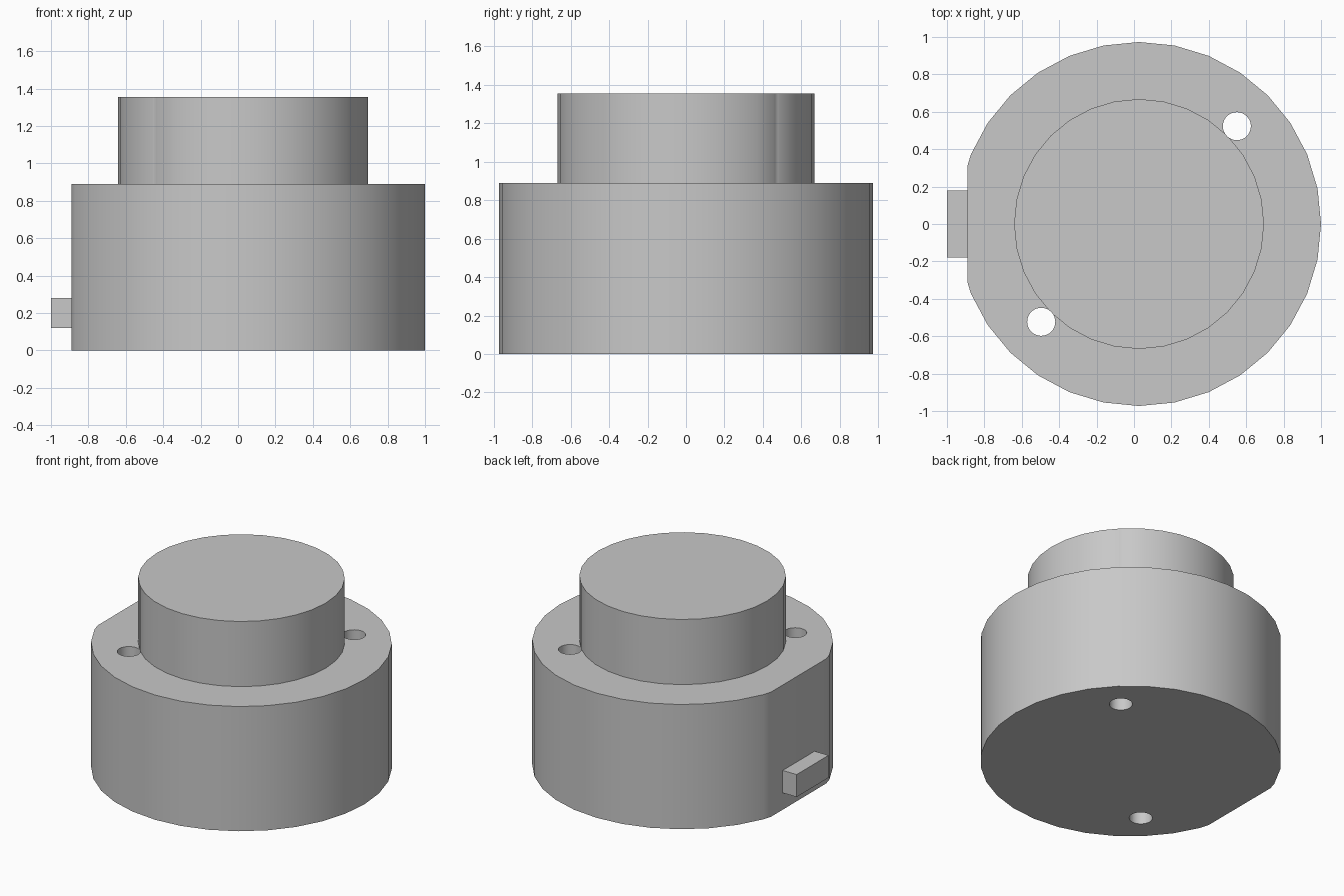
import bpy
import bmesh
from math import radians
from mathutils import Matrix, Vector

if "Cube" in bpy.data.objects:
    bpy.data.objects.remove(bpy.data.objects["Cube"], do_unlink=True)

CENTRE_X = 0.027   # axis of the round parts
BASE_TOP = 0.89
FLAT_X = -0.89

grey = bpy.data.materials.new("plain_grey")
grey.use_nodes = True
grey.diffuse_color = (0.58, 0.58, 0.58, 1)
grey.node_tree.nodes["Principled BSDF"].inputs["Base Color"].default_value = grey.diffuse_color


def make_object(name, bm):
    bmesh.ops.recalc_face_normals(bm, faces=bm.faces)
    mesh = bpy.data.meshes.new(name)
    bm.to_mesh(mesh)
    bm.free()
    mesh.materials.append(grey)
    obj = bpy.data.objects.new(name, mesh)
    bpy.context.collection.objects.link(obj)
    return obj


def cylinder(x, y, radius, low, high):
    bm = bmesh.new()
    bmesh.ops.create_cone(bm, cap_ends=True, segments=32, radius1=radius, radius2=radius,
                          depth=high - low,
                          matrix=Matrix.Translation((x, y, (low + high) / 2)))
    return bm


def activate(obj):
    bpy.ops.object.select_all(action="DESELECT")
    obj.select_set(True)
    bpy.context.view_layer.objects.active = obj


# Wide round base with one flat side
bm = cylinder(CENTRE_X, 0, 0.973, 0, BASE_TOP)
cut = bmesh.ops.bisect_plane(bm, geom=bm.verts[:] + bm.edges[:] + bm.faces[:],
                             plane_co=Vector((FLAT_X, 0, 0)), plane_no=Vector((-1, 0, 0)),
                             clear_outer=True)
bmesh.ops.holes_fill(bm, edges=[e for e in bm.edges if e.is_boundary], sides=0)
base = make_object("base", bm)

# Narrower round boss on top
boss = make_object("boss", cylinder(CENTRE_X, 0, 0.668, BASE_TOP, 1.355))

# Two opposite screw holes, which just graze the boss
for side in (-1, 1):
    cutter = make_object("hole_cutter",
                         cylinder(CENTRE_X + side * 0.523, side * 0.523, 0.075, -0.2, 1.6))
    cutter.hide_render = True
    for part in (base, boss):
        activate(part)
        mod = part.modifiers.new("screw_hole", "BOOLEAN")
        mod.operation = "DIFFERENCE"
        mod.solver = "EXACT"
        mod.object = cutter
        bpy.ops.object.modifier_apply(modifier=mod.name)
    bpy.data.objects.remove(cutter, do_unlink=True)

for part in (base, boss):
    activate(part)
    bpy.ops.object.shade_smooth_by_angle(angle=radians(30))

# Small block on the flat side
bm = bmesh.new()
bmesh.ops.create_cube(bm, size=1)
bmesh.ops.scale(bm, vec=(1 + FLAT_X, 0.36, 0.16), verts=bm.verts)
bmesh.ops.translate(bm, vec=((FLAT_X - 1) / 2, 0, 0.2), verts=bm.verts)
make_object("side_tab", bm)
